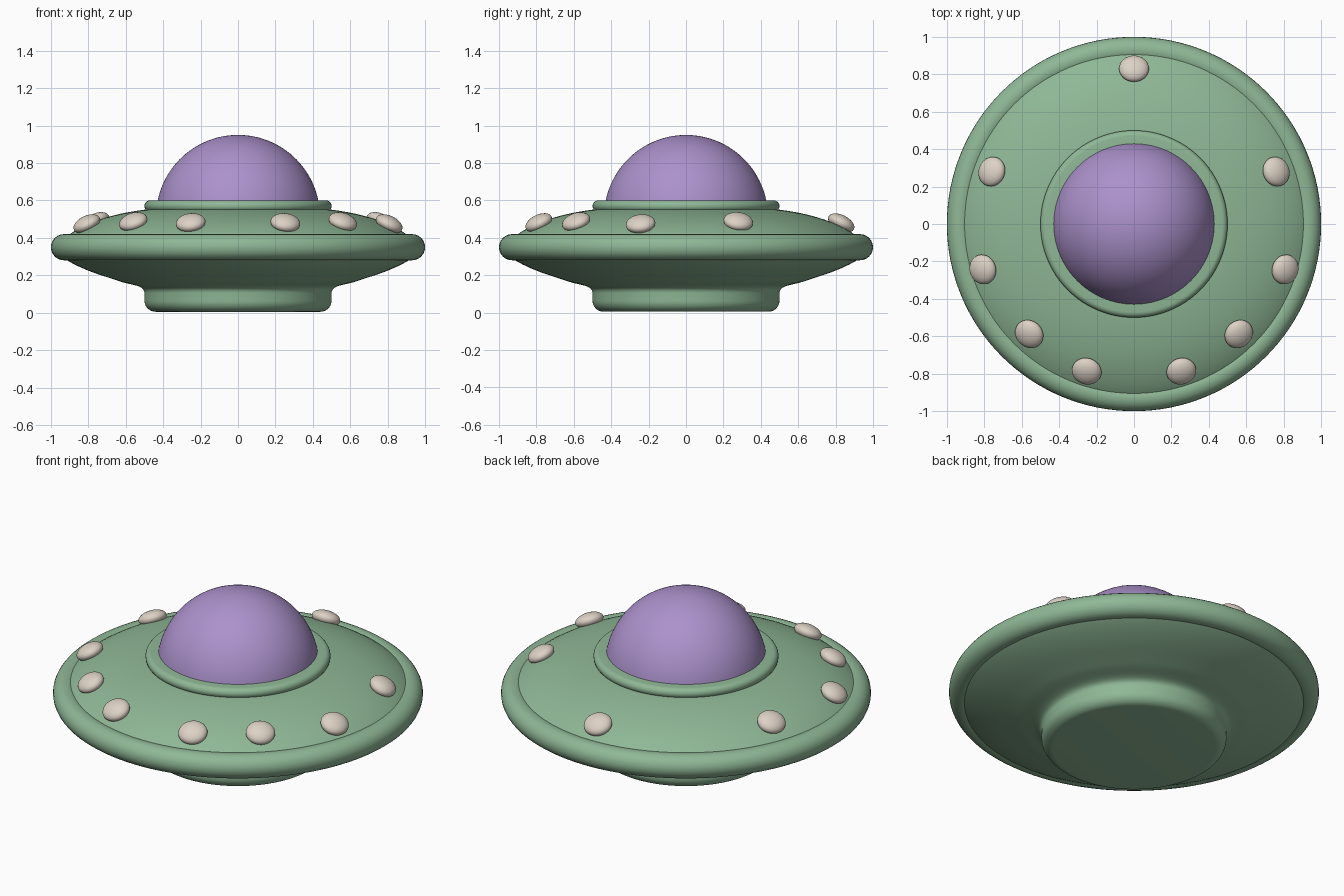
import bpy
import bmesh
from math import sin, cos, pi, radians, atan2, hypot
from mathutils import Matrix, Vector

if "Cube" in bpy.data.objects:
    bpy.data.objects.remove(bpy.data.objects["Cube"])


def material(name, rgb):
    m = bpy.data.materials.new(name)
    m.use_nodes = True
    m.diffuse_color = (*rgb, 1)
    m.node_tree.nodes["Principled BSDF"].inputs["Base Color"].default_value = (*rgb, 1)
    m.roughness = 0.6
    return m


green = material("soft_green", (0.275, 0.475, 0.305))
purple = material("dome_purple", (0.41, 0.285, 0.60))
cream = material("lamp_cream", (0.72, 0.64, 0.56))


def finish(name, bm, mat, sharp=40):
    mesh = bpy.data.meshes.new(name)
    bmesh.ops.recalc_face_normals(bm, faces=bm.faces)
    bm.to_mesh(mesh)
    bm.free()
    mesh.materials.append(mat)
    obj = bpy.data.objects.new(name, mesh)
    bpy.context.collection.objects.link(obj)
    bpy.ops.object.select_all(action="DESELECT")
    obj.select_set(True)
    bpy.context.view_layer.objects.active = obj
    bpy.ops.object.shade_smooth_by_angle(angle=radians(sharp))
    return obj


def arc(r, z, rad_r, rad_z, start, end, n=10):
    """Points on an elliptical arc in the (radius, height) plane, in degrees."""
    angles = [radians(start + (end - start) * i / n) for i in range(n + 1)]
    return [(r + rad_r * cos(a), z + rad_z * sin(a)) for a in angles]


def bezier(p0, p1, p2, p3, n=12):
    pts = []
    for i in range(n + 1):
        t = i / n
        w = ((1 - t) ** 3, 3 * t * (1 - t) ** 2, 3 * t * t * (1 - t), t ** 3)
        pts.append(tuple(sum(k * p[j] for k, p in zip(w, (p0, p1, p2, p3))) for j in (0, 1)))
    return pts


def lathe(name, profile, mat, closed=False, steps=128):
    bm = bmesh.new()
    verts = [bm.verts.new((r, 0, z)) for r, z in profile]
    edges = [bm.edges.new(pair) for pair in zip(verts, verts[1:])]
    if closed:
        edges.append(bm.edges.new((verts[-1], verts[0])))
    bmesh.ops.spin(bm, geom=verts + edges, cent=(0, 0, 0), axis=(0, 0, 1),
                   angle=2 * pi, steps=steps, use_merge=True)
    bmesh.ops.remove_doubles(bm, verts=bm.verts, dist=0.0001)
    return finish(name, bm, mat)


# Saucer hull: foot, flared underside and domed deck in one turned profile
hull = [(0, 0.005)]
hull += arc(0.44, 0.065, 0.06, 0.06, -90, 0)
hull += bezier((0.50, 0.105), (0.50, 0.15), (0.57, 0.145), (0.64, 0.17))
hull += bezier((0.70, 0.19), (0.78, 0.215), (0.86, 0.245), (0.93, 0.29))
hull += bezier((0.93, 0.395), (0.84, 0.475), (0.68, 0.53), (0.48, 0.553))
hull += [(0, 0.56)]
lathe("saucer_hull", hull, green)

# Thick rounded rim
lathe("outer_rim", arc(0.93, 0.35, 0.07, 0.07, 0, 345, 23), green, closed=True)

# Collar holding the dome
collar = [(0.40, 0.54), (0.47, 0.54)]
collar += arc(0.47, 0.57, 0.03, 0.03, -90, 90)
collar += [(0.40, 0.60)]
lathe("dome_collar", collar, green, closed=True)

# Bubble dome
lathe("dome", arc(0, 0.512, 0.438, 0.438, 5, 90, 28), purple)


def ellipsoid(name, place, size, mat):
    bm = bmesh.new()
    bmesh.ops.create_uvsphere(bm, u_segments=32, v_segments=16, radius=1,
                              matrix=place @ Matrix.Diagonal((*size, 1)))
    return finish(name, bm, mat, 60)


def lamp(name, x, y):
    """Flattened lamp lying on the sloping deck, leaning outward."""
    z = 0.478 + 0.35 * (0.835 - hypot(x, y))
    place = (Matrix.Translation(Vector((x, y, z)))
             @ Matrix.Rotation(atan2(y, x), 4, "Z")
             @ Matrix.Rotation(radians(27), 4, "Y"))
    ellipsoid(name, place, (0.076, 0.08, 0.042), mat=cream)


# Lamps around the deck: one at the back and four mirrored pairs
lamp("back_lamp", 0, 0.83)
pairs = {"rear": (0.76, 0.28), "side": (0.808, -0.243),
         "corner": (0.56, -0.588), "front": (0.253, -0.787)}
for label, (x, y) in pairs.items():
    lamp(label + "_left_lamp", x, y)
    lamp(label + "_right_lamp", -x, y)
